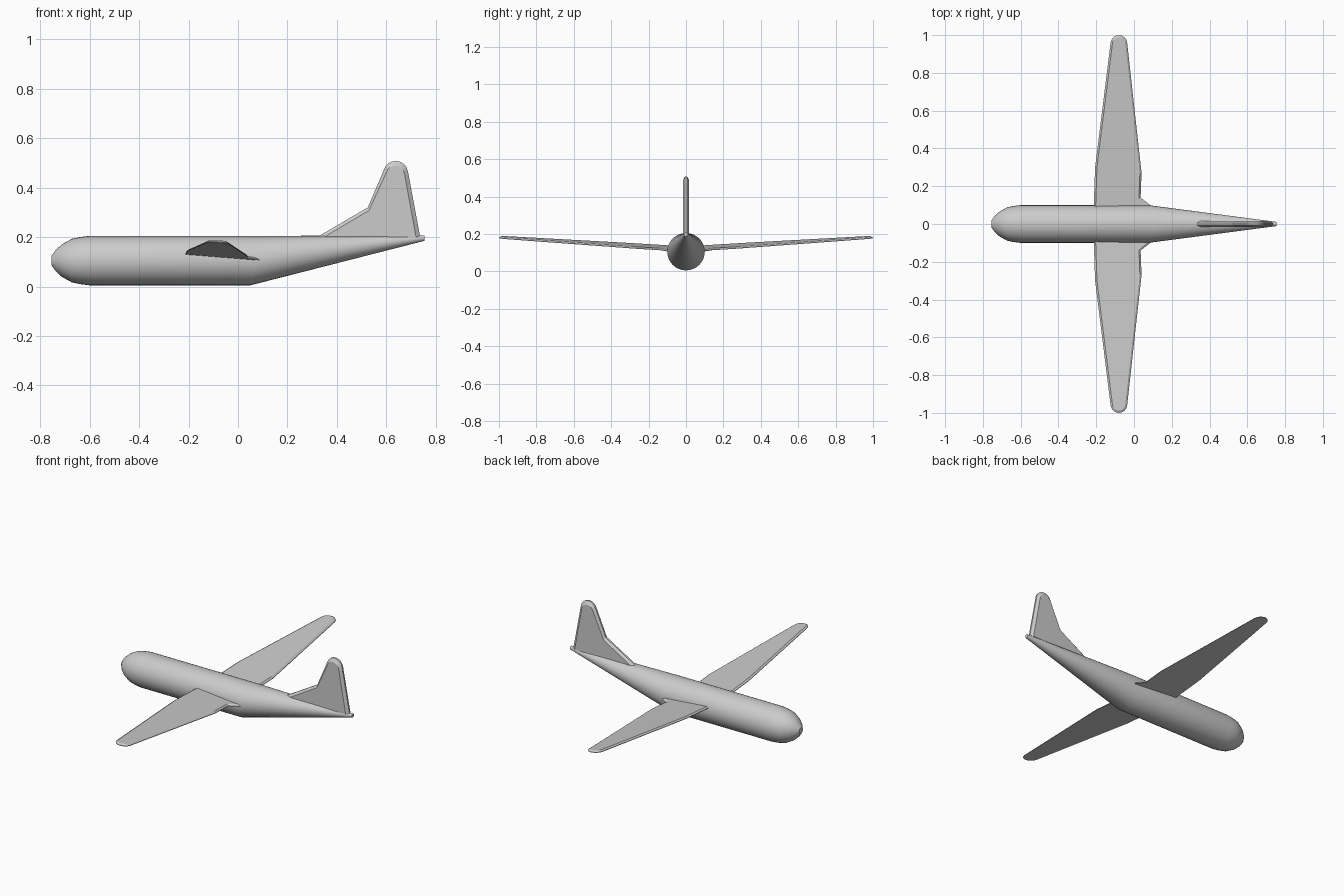
import bpy, bmesh, math
from mathutils import Vector

cube = bpy.data.objects.get("Cube")
if cube:
    bpy.data.objects.remove(cube, do_unlink=True)

grey = bpy.data.materials.new("light grey")
grey.diffuse_color = (0.6, 0.6, 0.6, 1)
grey.use_nodes = True
grey.node_tree.nodes["Principled BSDF"].inputs["Base Color"].default_value = (0.6, 0.6, 0.6, 1)


def loft(name, rings, smooth=None):
    """Skin a stack of equal-length point rings and cap both ends."""
    bm = bmesh.new()
    loops = [[bm.verts.new(p) for p in ring] for ring in rings]
    n = len(loops[0])
    for a, b in zip(loops, loops[1:]):
        for i in range(n):
            j = (i + 1) % n
            bm.faces.new((a[i], a[j], b[j], b[i]))
    bm.faces.new(loops[0][::-1])
    bm.faces.new(loops[-1])
    bmesh.ops.recalc_face_normals(bm, faces=bm.faces)
    mesh = bpy.data.meshes.new(name)
    bm.to_mesh(mesh)
    bm.free()
    obj = bpy.data.objects.new(name, mesh)
    bpy.context.collection.objects.link(obj)
    mesh.materials.append(grey)
    if smooth:
        bpy.ops.object.select_all(action='DESELECT')
        obj.select_set(True)
        bpy.context.view_layer.objects.active = obj
        bpy.ops.object.shade_smooth_by_angle(angle=math.radians(smooth))
    return obj


def arc(cx, cy, r, start, end, steps=8):
    """Points on a circle arc, angles in degrees."""
    angles = [math.radians(start + (end - start) * i / steps) for i in range(steps + 1)]
    return [(cx + r * math.cos(a), cy + r * math.sin(a)) for a in angles]


# Fuselage: rounded nose, straight tube, tail cone swept up to a level top
# Each section: x, centre height, radius, lean of the ring along x
sections = [(-0.755, 0.105, 0.018, 0), (-0.737, 0.105, 0.043, 0),
            (-0.712, 0.105, 0.066, 0), (-0.672, 0.105, 0.088, 0),
            (-0.64, 0.105, 0.095, 0), (-0.60, 0.105, 0.1, 0),
            (0.075, 0.105, 0.1, 0.025), (0.755, 0.196, 0.011, 0)]
rings = []
for x, z, r, lean in sections:
    ring = []
    for i in range(32):
        a = math.tau * i / 32
        ring.append((x + lean * math.sin(a), r * math.cos(a), z + r * math.sin(a)))
    rings.append(ring)
loft("fuselage", rings, 32)

# Wings: thin tapered plates with chamfered upper rims, raised tips and incidence
wing_outer = ([(-0.213, 0.0), (-0.213, 0.1), (-0.206, 0.3)]
              + arc(-0.08, 0.956, 0.044, 172, 8)
              + [(0.04, 0.27), (0.035, 0.14), (0.09, 0.097), (0.09, 0.0)])
wing_inner = ([(-0.203, 0.0), (-0.203, 0.1), (-0.196, 0.3)]
              + arc(-0.08, 0.954, 0.034, 172, 8)
              + [(0.031, 0.27), (0.026, 0.135), (0.07, 0.097), (0.07, 0.0)])


def wing_ring(points, lift, side):
    return [(x, side * y, 0.113 - 0.08 * x + 0.065 * (y - 0.1) + lift) for x, y in points]


for name, side in (("front_wing", -1), ("back_wing", 1)):
    loft(name, [wing_ring(wing_outer, 0.0, side),
                wing_ring(wing_outer, 0.003, side),
                wing_ring(wing_inner, 0.010, side)])

# Tail fin: upright plate with a dorsal fillet and chamfered rims on both sides
fin_outer = ([(0.32, 0.2), (0.525, 0.32)]
             + arc(0.638, 0.458, 0.05, 165, 8) + [(0.737, 0.2)])
fin_inner = ([(0.348, 0.2), (0.53, 0.308)]
             + arc(0.636, 0.45, 0.038, 165, 8) + [(0.72, 0.2)])
fin_rings = []
for points, y in ((fin_inner, -0.017), (fin_outer, -0.005),
                  (fin_outer, 0.005), (fin_inner, 0.017)):
    fin_rings.append([(px, y, pz) for px, pz in points])
loft("tail_fin", fin_rings)
